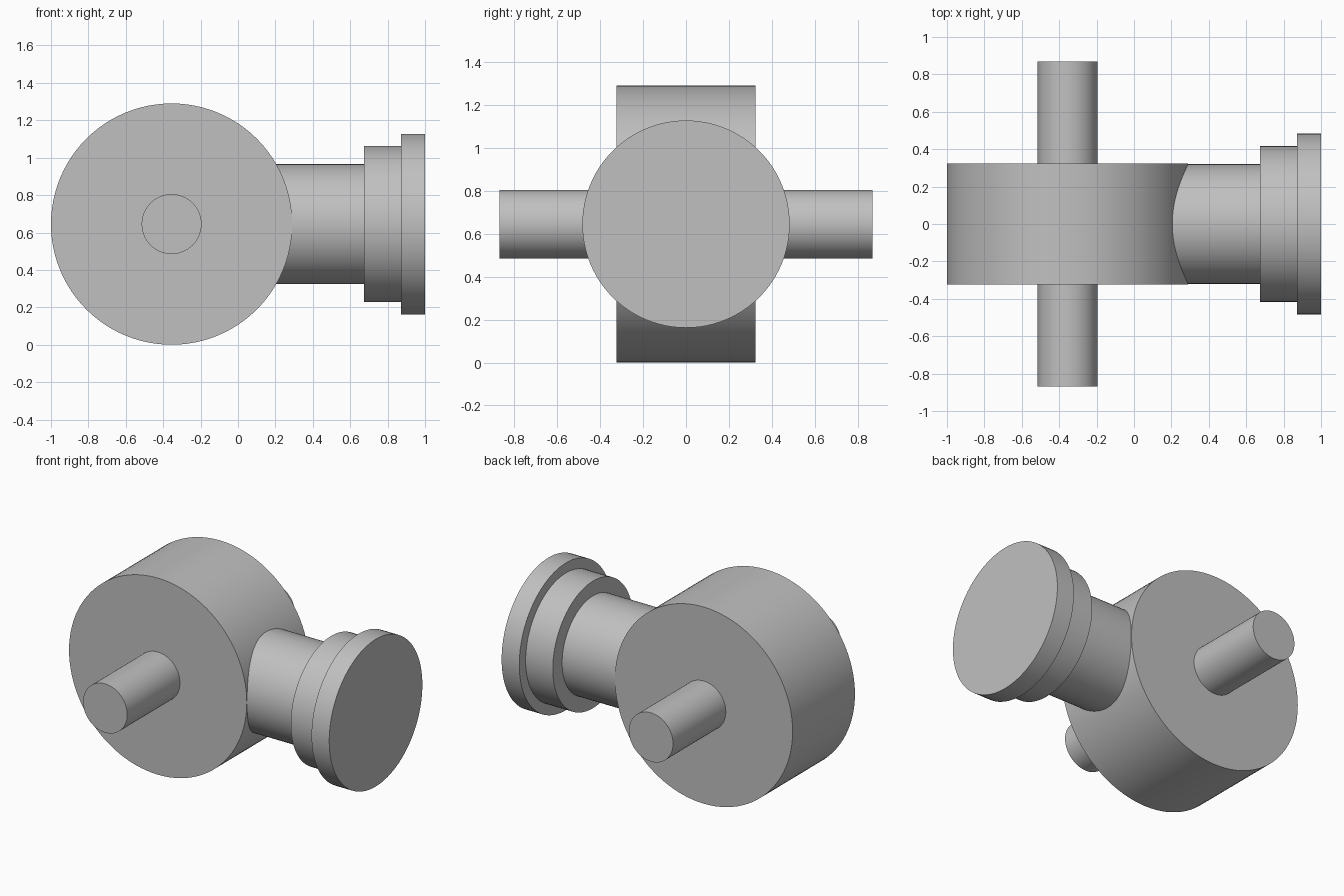
import bpy
import bmesh
import math
from mathutils import Vector

SEGMENTS = 96
WHEEL_CENTRE = Vector((-0.355, 0, 0.645))

cube = bpy.data.objects.get("Cube")
if cube:
    bpy.data.objects.remove(cube, do_unlink=True)

grey = bpy.data.materials.new("plain_grey")
grey.use_nodes = True
colour = (0.53, 0.53, 0.53, 1)
grey.diffuse_color = colour
grey.node_tree.nodes["Principled BSDF"].inputs["Base Color"].default_value = colour


def turned_part(name, profile, axis, centre):
    """Revolve (distance along axis, radius) points around an axis."""
    axis = Vector(axis)
    up = Vector((0, 0, 1))
    bm = bmesh.new()
    verts = [bm.verts.new(axis * d + up * r) for d, r in profile]
    edges = [bm.edges.new(pair) for pair in zip(verts, verts[1:])]
    bmesh.ops.spin(bm, geom=verts + edges, cent=(0, 0, 0), axis=axis,
                   angle=math.tau, steps=SEGMENTS, use_merge=True)
    bmesh.ops.remove_doubles(bm, verts=bm.verts, dist=0.0001)
    bmesh.ops.recalc_face_normals(bm, faces=bm.faces)
    mesh = bpy.data.meshes.new(name)
    bm.to_mesh(mesh)
    bm.free()
    mesh.materials.append(grey)
    obj = bpy.data.objects.new(name, mesh)
    obj.location = centre
    bpy.context.collection.objects.link(obj)
    bpy.ops.object.select_all(action="DESELECT")
    obj.select_set(True)
    bpy.context.view_layer.objects.active = obj
    bpy.ops.object.shade_smooth_by_angle(angle=math.radians(30))
    return obj


def cylinder_profile(half_length, radius):
    return [(-half_length, 0), (-half_length, radius),
            (half_length, radius), (half_length, 0)]


# Thick round body with its axle running front to back
turned_part("round_body", cylinder_profile(0.323, 0.645), (0, 1, 0), WHEEL_CENTRE)
turned_part("axle", cylinder_profile(0.87, 0.16), (0, 1, 0), WHEEL_CENTRE)

# Side neck, stepping out to a collar and an end flange
neck_profile = [(0.1, 0), (0.1, 0.32), (0.675, 0.32), (0.675, 0.417),
                (0.872, 0.417), (0.872, 0.483), (1.0, 0.483), (1.0, 0)]
turned_part("flanged_neck", neck_profile, (1, 0, 0), (0, 0, WHEEL_CENTRE.z))
